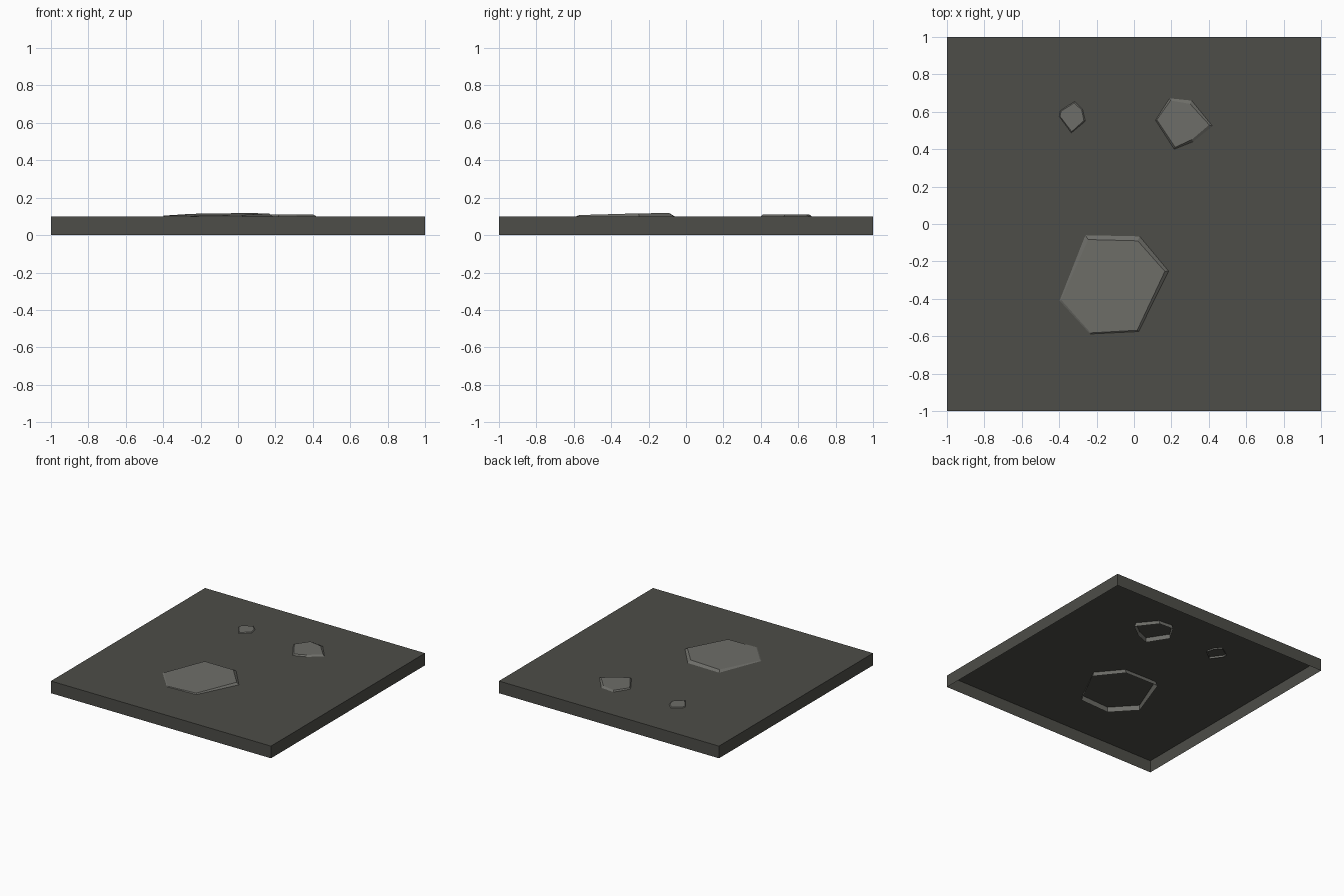
import bpy, bmesh

if "Cube" in bpy.data.objects:
    bpy.data.objects.remove(bpy.data.objects["Cube"])


def material(name, rgb):
    m = bpy.data.materials.new(name)
    m.diffuse_color = (*rgb, 1)
    m.use_nodes = True
    m.node_tree.nodes["Principled BSDF"].inputs["Base Color"].default_value = m.diffuse_color
    return m


earth = material("dark earth", (0.075, 0.075, 0.065))
rock = material("grey stone", (0.155, 0.155, 0.14))


def shell(name, rings, mat):
    """Capped top ring joined to the rings below it, open underneath."""
    bm = bmesh.new()
    loops = [[bm.verts.new(p) for p in r] for r in rings]
    n = len(rings[0])
    bm.faces.new(loops[0])
    for a, b in zip(loops, loops[1:]):
        for i in range(n):
            j = (i + 1) % n
            bm.faces.new((a[j], a[i], b[i], b[j]))
    bm.normal_update()
    me = bpy.data.meshes.new(name)
    bm.to_mesh(me)
    bm.free()
    me.materials.append(mat)
    bpy.context.collection.objects.link(bpy.data.objects.new(name, me))


# ground slab, hollow below
square = [(-1, -1), (1, -1), (1, 1), (-1, 1)]
shell("ground_slab", [[(x, y, z) for x, y in square] for z in (0.1, 0)], earth)


def stone(name, top, base, plane, depth):
    """Tilted flat stone; top and base outlines run anticlockwise."""
    z0, sx, sy = plane
    up = [(x, y, z0 + sx * x + sy * y) for x, y in top]
    mid = [(x, y, 0.1) for x, y in base]
    # sides continue a little way under the slab surface
    low = [(b[0] + 0.7 * (b[0] - t[0]), b[1] + 0.7 * (b[1] - t[1]), 0.1 - depth)
           for t, b in zip(up, mid)]
    shell(name, [up, mid, low], rock)


# stones
stone("large_stone",
      [(-0.232, -0.582), (0.017, -0.568), (0.165, -0.253), (0.02, -0.09),
       (-0.245, -0.083), (-0.39, -0.405)],
      [(-0.235, -0.588), (0.025, -0.575), (0.185, -0.252), (0.03, -0.066),
       (-0.26, -0.06), (-0.398, -0.41)],
      (0.1195, 0.015, 0.022), 0.04)
stone("medium_stone",
      [(0.22, 0.41), (0.31, 0.452), (0.402, 0.53), (0.30, 0.642),
       (0.195, 0.66), (0.122, 0.557)],
      [(0.215, 0.40), (0.315, 0.44), (0.42, 0.523), (0.308, 0.66),
       (0.19, 0.672), (0.115, 0.555)],
      (0.11, 0, 0), 0.035)
stone("small_stone",
      [(-0.333, 0.494), (-0.268, 0.553), (-0.28, 0.61), (-0.32, 0.647),
       (-0.39, 0.603), (-0.395, 0.575)],
      [(-0.335, 0.487), (-0.26, 0.55), (-0.275, 0.613), (-0.318, 0.655),
       (-0.395, 0.605), (-0.40, 0.575)],
      (0.106, 0, 0), 0.015)
